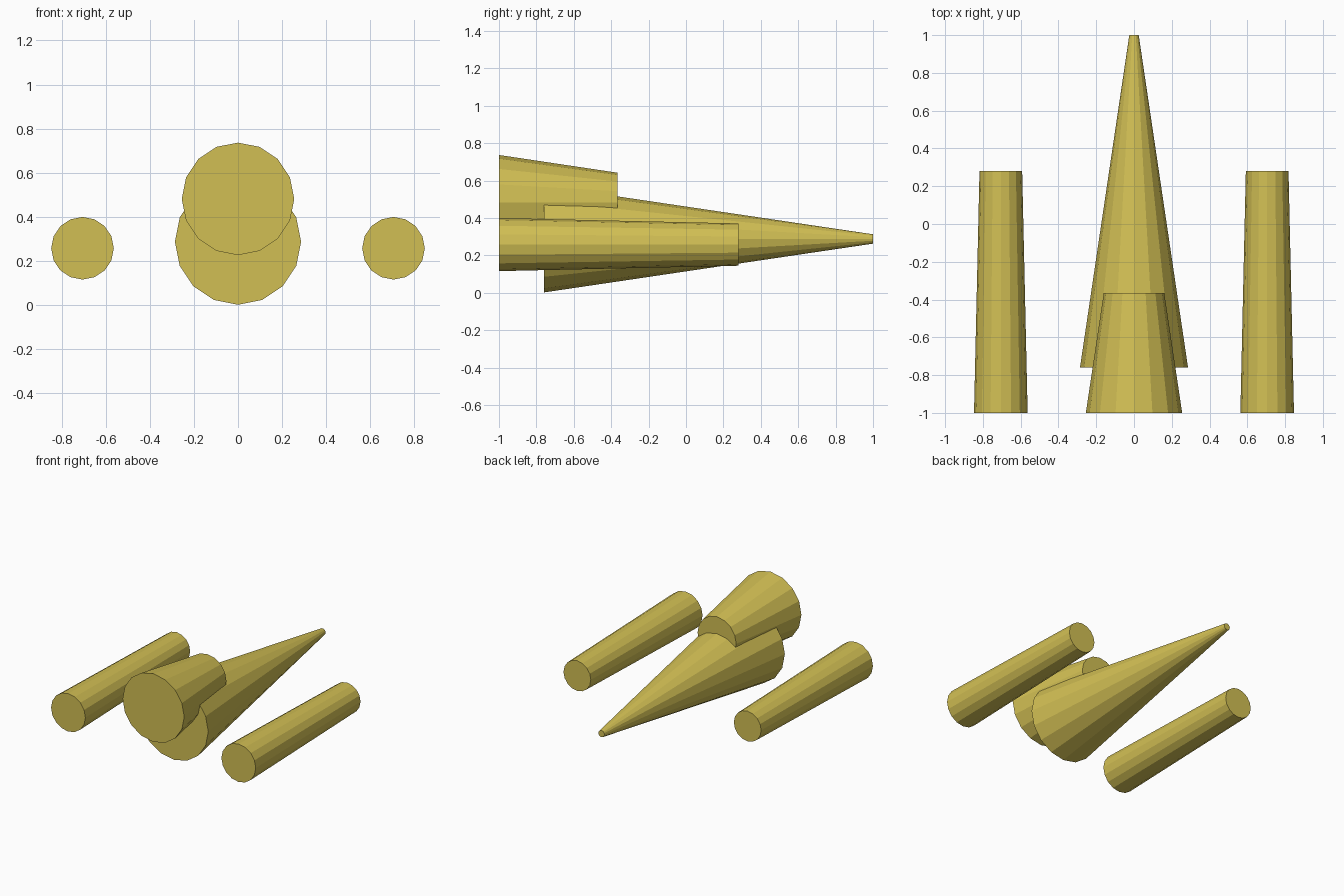
import bpy
import math

if "Cube" in bpy.data.objects:
    bpy.data.objects.remove(bpy.data.objects["Cube"])

gold = bpy.data.materials.new("dull_gold")
gold.diffuse_color = (0.64, 0.52, 0.088, 1.0)
gold.use_nodes = True
gold.node_tree.nodes["Principled BSDF"].inputs["Base Color"].default_value = gold.diffuse_color


def tapered_body(name, x, z, y_front, y_back, r_front, r_back):
    """Closed 16-sided flat-shaded cone section lying along y."""
    bpy.ops.mesh.primitive_cone_add(
        vertices=16, radius1=r_front, radius2=r_back, depth=y_back - y_front,
        end_fill_type='NGON', location=(x, (y_front + y_back) / 2, z),
        rotation=(-math.pi / 2, 0, 0))
    obj = bpy.context.object
    obj.name = name
    obj.data.materials.append(gold)
    return obj


# Long pointed hull
tapered_body("main_hull", 0, 0.288, -0.76, 1.0, 0.286, 0.025)

# Short body overlapping the hull from above
tapered_body("upper_body", 0, 0.482, -1.0, -0.365, 0.255, 0.16)

# Detached pods, one on each side
for side, label in ((-1, "left"), (1, "right")):
    tapered_body(label + "_pod", side * 0.705, 0.258, -1.0, 0.28, 0.142, 0.113)
